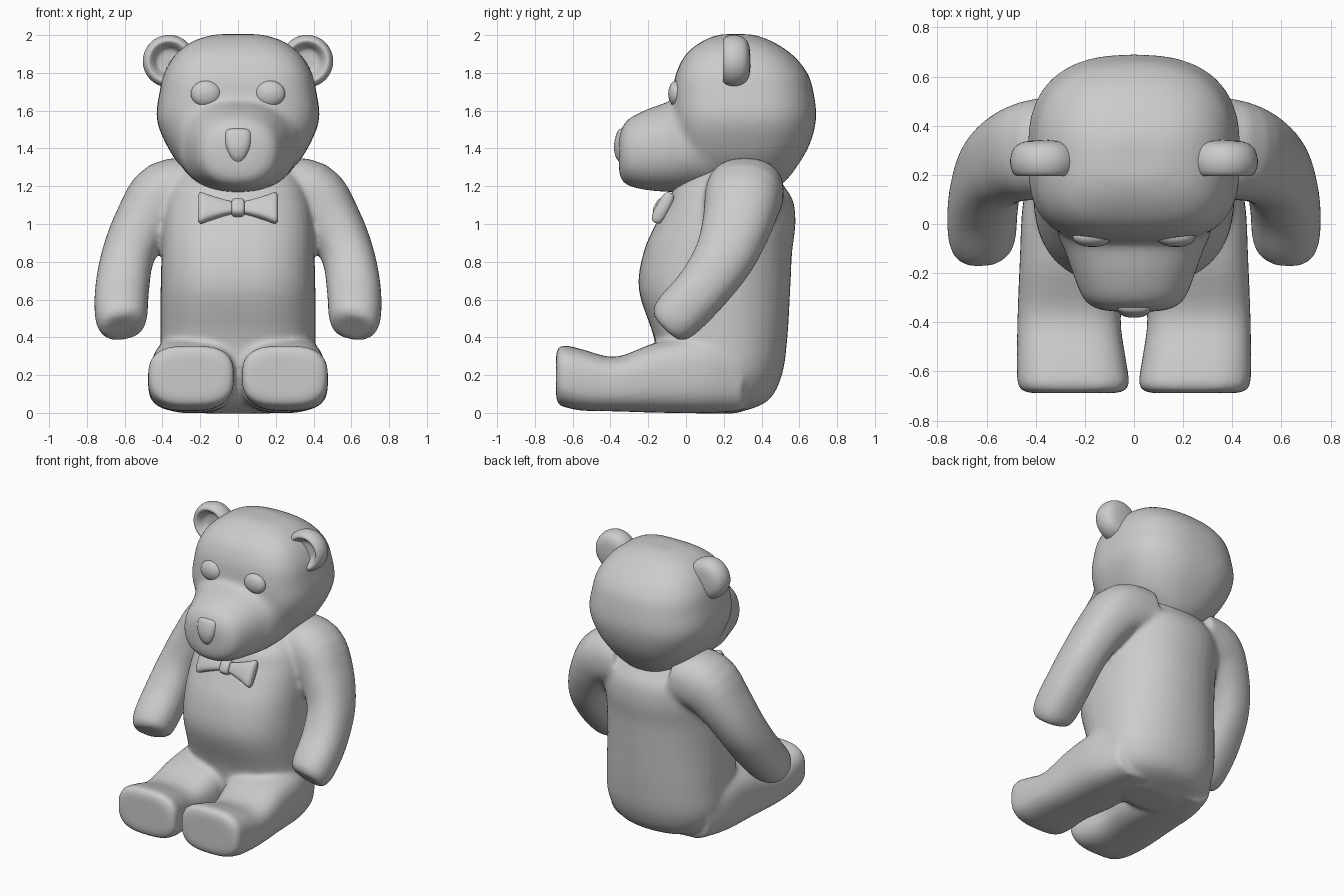
import bpy, bmesh, math
from mathutils import Vector

if "Cube" in bpy.data.objects:
    bpy.data.objects.remove(bpy.data.objects["Cube"])

X, Y, Z = Vector((1, 0, 0)), Vector((0, 1, 0)), Vector((0, 0, 1))


def smooth_rings(rings, sub):
    """Catmull-Rom interpolation of (x, y, z, a, b) rings."""
    out, n = [], len(rings)
    for i in range(n - 1):
        p0, p1, p2, p3 = (rings[max(0, min(n - 1, k))] for k in (i - 1, i, i + 1, i + 2))
        for s in range(sub):
            t = s / sub
            out.append([0.5 * (2 * b + (c - a) * t + (2 * a - 5 * b + 4 * c - d) * t * t
                               + (3 * b - a - 3 * c + d) * t ** 3)
                        for a, b, c, d in zip(p0, p1, p2, p3)])
    return out + [list(rings[-1])]


def loft(bm, rings, axes=None, ref=Y, power=2.0, front=None, sides=40, sub=4, mirror=False):
    """Skin superellipse rings; axes fixes the ring plane, else it follows the path.
    front is the squareness of the half on the negative side of the second axis."""
    rings = smooth_rings(rings, sub)
    pts = [Vector(r[:3]) for r in rings]
    for sign in ((1, -1) if mirror else (1,)):
        loops = []
        for i, r in enumerate(rings):
            if axes:
                u, v = axes
            else:
                t = (pts[min(i + 1, len(pts) - 1)] - pts[max(i - 1, 0)]).normalized()
                u = (ref - t * ref.dot(t)).normalized()
                v = t.cross(u)
            loop = []
            for k in range(sides):
                c, s = math.cos(k * math.tau / sides), math.sin(k * math.tau / sides)
                n = front if front and s < 0 else power
                p = (pts[i] + u * max(r[3], .003) * math.copysign(abs(c) ** (2 / n), c)
                     + v * max(r[4], .003) * math.copysign(abs(s) ** (2 / n), s))
                loop.append(bm.verts.new((p.x * sign, p.y, p.z)))
            loops.append(loop)
        for a, b in zip(loops, loops[1:]):
            for k in range(sides):
                j = (k + 1) % sides
                bm.faces.new((a[k], a[j], b[j], b[k]))
        bm.faces.new(loops[0])
        bm.faces.new(loops[-1])


def finish(name, bm, blend=0):
    bmesh.ops.recalc_face_normals(bm, faces=bm.faces[:])
    for f in bm.faces:
        f.smooth = True
    me = bpy.data.meshes.new(name)
    bm.to_mesh(me)
    bm.free()
    ob = bpy.data.objects.new(name, me)
    bpy.context.collection.objects.link(ob)
    if blend:  # fuse overlapping volumes into one soft skin
        m = ob.modifiers.new("fuse", 'REMESH')
        m.mode, m.voxel_size, m.use_smooth_shade = 'VOXEL', 0.015, True
        m = ob.modifiers.new("soften", 'SMOOTH')
        m.factor, m.iterations = 0.5, blend
    return ob


def upright(rows):  # (z, y front, y back, half width)
    return [(0, (f + b) / 2, z, w, (b - f) / 2) for z, f, b, w in rows]


def forward(rows):  # (y, x centre, z low, z high, half width)
    return [(x, y, (lo + hi) / 2, w, (hi - lo) / 2) for y, x, lo, hi, w in rows]


# body: torso, legs and arms
bm = bmesh.new()
loft(bm, upright([(-.003, .04, .26, .18), (.06, -.06, .43, .33), (.2, -.14, .508, .41),
                  (.4, -.17, .537, .41), (.65, -.25, .552, .41), (.85, -.225, .562, .405),
                  (1.0, -.16, .58, .40), (1.12, -.095, .568, .385), (1.2, -.055, .52, .35),
                  (1.3, .08, .45, .29)]), (X, Y), power=2.15, front=2.6)
loft(bm, forward([(.3, .22, .01, .38, .17), (.1, .235, -.001, .41, .215),
                  (-.15, .24, .001, .375, .225), (-.37, .264, .008, .297, .21),
                  (-.55, .255, .012, .337, .222), (-.64, .247, .03, .358, .228),
                  (-.675, .246, .045, .347, .215), (-.688, .246, .08, .315, .18)]),
     (X, Z), power=2.9, mirror=True)
loft(bm, [(.2, .32, 1.17, .2, .175), (.38, .305, 1.145, .205, .19), (.505, .27, 1.0, .185, .155),
          (.583, .205, .83, .162, .14), (.613, .09, .66, .144, .143), (.619, -.03, .53, .138, .14),
          (.62, -.085, .475, .122, .124), (.617, -.107, .453, .09, .095)],
     power=2.3, mirror=True)
finish("body", bm, 12)

# head with muzzle
bm = bmesh.new()
loft(bm, upright([(1.17, .1, .44, .14), (1.22, .03, .52, .2), (1.3, -.02, .585, .3),
                  (1.42, -.06, .655, .38), (1.56, -.075, .69, .432), (1.7, -.07, .675, .415),
                  (1.8, -.052, .643, .392), (1.9, .0, .56, .33), (1.97, .09, .45, .235),
                  (2.005, .18, .35, .12)]), (X, Y), power=2.5, front=3.3)
loft(bm, forward([(.15, 0, 1.17, 1.76, .34), (-.03, 0, 1.168, 1.68, .315),
                  (-.1, 0, 1.17, 1.645, .285), (-.2, 0, 1.178, 1.61, .25),
                  (-.3, 0, 1.2, 1.56, .21), (-.34, 0, 1.23, 1.51, .165),
                  (-.356, 0, 1.28, 1.46, .1)]), (X, Z), power=2.3)
finish("head", bm, 25)

# cupped ears
bm = bmesh.new()
loft(bm, [(.365, y, 1.862, r, r) for y, r in
          ((.255, .004), (.25, .06), (.215, .086), (.195, .108), (.213, .13), (.26, .139),
           (.31, .122), (.335, .08), (.342, .004))], (X, Z), mirror=True)
finish("ears", bm)

# eyes
bm = bmesh.new()
loft(bm, [(.17, -.052 - .042 * math.cos(a), 1.69, .08 * math.sin(a), .069 * math.sin(a))
          for a in [math.pi * i / 8 for i in range(9)]], (X, Z), sides=24, sub=2, mirror=True)
finish("eyes", bm)

# nose
bm = bmesh.new()
loft(bm, [(0, -.325, 1.507, .03, .012), (0, -.333, 1.49, .066, .03), (0, -.338, 1.42, .068, .043),
          (0, -.338, 1.36, .045, .036), (0, -.335, 1.325, .018, .016)], (X, Y), power=2.4)
finish("nose", bm)

# bow tie, leaning with the chest
bm = bmesh.new()
lean = (Vector((0, .48, .88)), Vector((0, -.88, .48)))
loft(bm, [(x, -.122, 1.085, h, d) for x, h, d in
          ((.01, .028, .022), (.08, .047, .032), (.15, .071, .037), (.195, .089, .035),
           (.212, .076, .02))], lean, power=3, mirror=True, sides=24)
loft(bm, [(x, -.127, 1.085, h, d) for x, h, d in
          ((-.034, .032, .028), (-.022, .047, .04), (.022, .047, .04), (.034, .032, .028))],
     lean, power=3, sides=24)
finish("bow_tie", bm)
